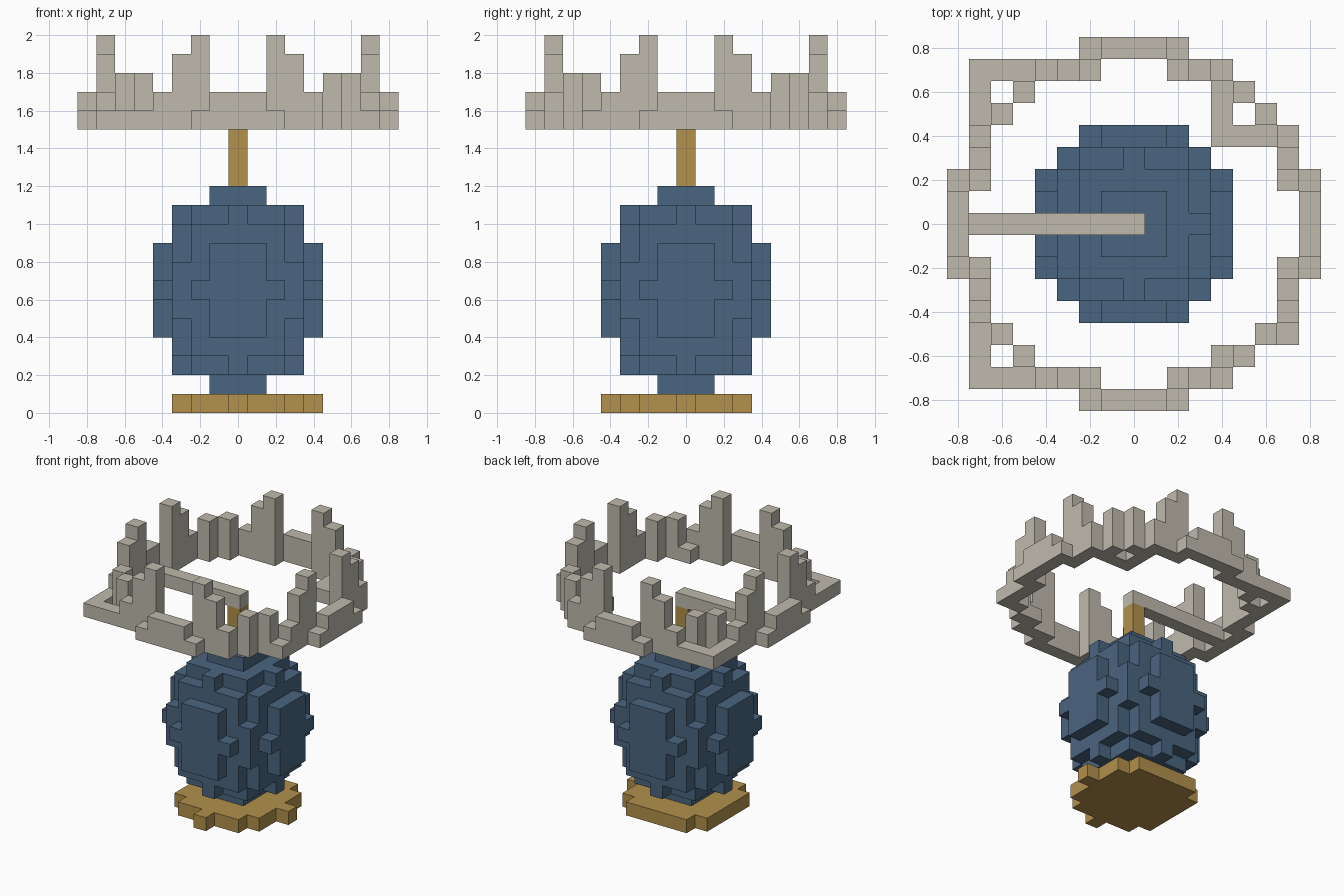
import bpy, bmesh, math
from mathutils import Vector

if "Cube" in bpy.data.objects:
    bpy.data.objects.remove(bpy.data.objects["Cube"], do_unlink=True)

UNIT = 0.1  # edge of one block


def material(name, srgb):
    col = [((c / 255 + 0.055) / 1.055) ** 2.4 for c in srgb] + [1.0]
    m = bpy.data.materials.new(name)
    m.use_nodes = True
    m.diffuse_color = col
    bsdf = m.node_tree.nodes["Principled BSDF"]
    bsdf.inputs["Base Color"].default_value = col
    bsdf.inputs["Roughness"].default_value = 0.9
    return m


def build_blocks(name, cells, mat):
    """Outer skin of a set of unit blocks, flat areas merged."""
    bm = bmesh.new()
    verts = {}

    def vert(p):
        key = tuple(round(c * 2) for c in p)
        if key not in verts:
            verts[key] = bm.verts.new((p.x * UNIT, p.y * UNIT, p.z * UNIT))
        return verts[key]

    for cell in cells:
        centre = Vector(cell) + Vector((0, 0, 0.5))
        for axis in range(3):
            for sign in (-1, 1):
                n = [0, 0, 0]
                n[axis] = sign
                if tuple(a + b for a, b in zip(cell, n)) in cells:
                    continue
                n = Vector(n)
                u = Vector((0, 0, 0))
                u[(axis + 1) % 3] = 0.5
                v = n.cross(u)
                mid = centre + n * 0.5
                bm.faces.new([vert(mid + a * u + b * v)
                              for a, b in ((-1, -1), (1, -1), (1, 1), (-1, 1))])
    bmesh.ops.dissolve_limit(bm, angle_limit=math.radians(1),
                             verts=bm.verts[:], edges=bm.edges[:])
    me = bpy.data.meshes.new(name)
    bm.to_mesh(me)
    bm.free()
    me.materials.append(mat)
    ob = bpy.data.objects.new(name, me)
    bpy.context.collection.objects.link(ob)
    return ob


def line(x0, x1, y0, y1):
    return {(x, y) for x in range(x0, x1 + 1) for y in range(y0, y1 + 1)}


blue = material("slate blue", (74, 101, 128))
gold = material("dull gold", (178, 145, 76))
stone = material("warm grey", (191, 186, 173))

# Base disc with one-block nubs on two sides
base = {(x, y, 0) for x, y in line(-3, 3, -3, 3) if x * x + y * y < 16}
base |= {(4, 0, 0), (0, -4, 0)}
build_blocks("base", base, gold)

# Egg-shaped body
body = {(x, y, z) for x in range(-4, 5) for y in range(-4, 5) for z in range(1, 12)
        if (x * x + y * y) / 4.5 ** 2 + (z - 6) ** 2 / 5.5 ** 2 <= 1}
build_blocks("body", body, blue)

# Stem
build_blocks("stem", {(0, 0, z) for z in (12, 13, 14)}, gold)

# Crown: number of blocks above its lowest layer, for one eighth of the ring
EIGHTH = {(0, 8): 2, (1, 8): 2, (2, 8): 1, (2, 7): 5, (3, 7): 4, (4, 7): 2, (5, 6): 3}
crown = set()
for (a, b), height in EIGHTH.items():
    for x, y in ((a, b), (b, a)):
        for sx in (-1, 1):
            for sy in (-1, 1):
                crown |= {(x * sx, y * sy, 15 + k) for k in range(height)}

# Lowest layer: square corners on one side, a folded-in corner and small steps on the other
floor = line(-7, -2, 7, 7) | line(-7, -7, 2, 7)
floor |= line(-7, -2, -7, -7) | line(-7, -7, -7, -2)
floor |= line(4, 4, 4, 7) | line(4, 7, 4, 4)
floor |= line(4, 5, -6, -6) | line(6, 7, -5, -5)
# Arm that joins the ring to the stem
floor |= line(-7, 0, 0, 0)
crown |= {(x, y, 15) for x, y in floor}
build_blocks("crown", crown, stone)
